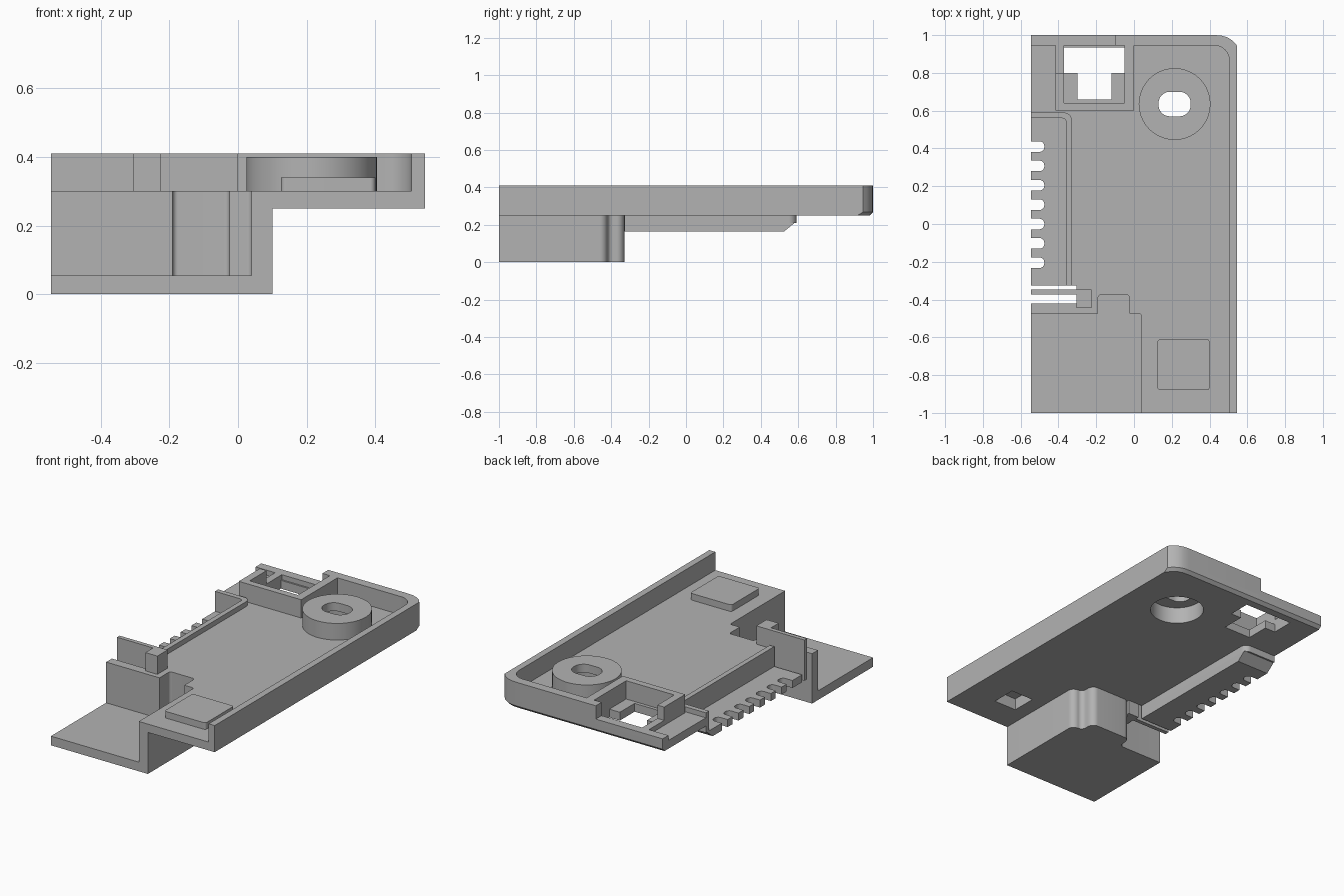
import bpy, bmesh, math
from mathutils import Vector

old = bpy.data.objects.get("Cube")
if old:
    bpy.data.objects.remove(old, do_unlink=True)

grey = bpy.data.materials.new("plain grey")
grey.use_nodes = True
grey.diffuse_color = (0.45, 0.45, 0.45, 1)
grey.node_tree.nodes["Principled BSDF"].inputs["Base Color"].default_value = (0.45, 0.45, 0.45, 1)


def rounded(pts, segs=10):
    """Outline whose (x, y, radius) corners become arcs."""
    out = []
    for i, p in enumerate(pts):
        c = Vector(p[:2])
        if len(p) < 3:
            out.append(c)
            continue
        a = (Vector(pts[i - 1][:2]) - c).normalized()
        b = (Vector(pts[(i + 1) % len(pts)][:2]) - c).normalized()
        for k in range(segs + 1):
            t = math.pi / 2 * k / segs
            out.append(c + p[2] * (a * (1 - math.sin(t)) + b * (1 - math.cos(t))))
    return [p for i, p in enumerate(out) if (p - out[i - 1]).length > 1e-5]


def prism(name, pts, z0, z1, edit=None):
    """Extrude an outline from z0 to z1."""
    bm = bmesh.new()
    face = bm.faces.new([bm.verts.new((p.x, p.y, z0)) for p in rounded(pts)])
    top = bmesh.ops.extrude_face_region(bm, geom=[face])["geom"]
    for v in top:
        if isinstance(v, bmesh.types.BMVert):
            v.co.z = z1
    if edit:
        edit(bm)
    bmesh.ops.recalc_face_normals(bm, faces=bm.faces)
    mesh = bpy.data.meshes.new(name)
    bm.to_mesh(mesh)
    bm.free()
    mesh.materials.append(grey)
    ob = bpy.data.objects.new(name, mesh)
    bpy.context.collection.objects.link(ob)
    return ob


def rect(x0, x1, y0, y1, r=None):
    pts = [(x0, y0), (x1, y0), (x1, y1), (x0, y1)]
    return [p + (r,) for p in pts] if r else pts


def cut(ob, pts, z0, z1):
    """Subtract an extruded outline, then discard the cutter."""
    cutter = prism("cutter", pts, z0, z1)
    mod = ob.modifiers.new("cut", "BOOLEAN")
    mod.operation, mod.solver, mod.object = "DIFFERENCE", "EXACT", cutter
    bpy.context.view_layer.objects.active = ob
    bpy.ops.object.modifier_apply(modifier=mod.name)
    bpy.data.objects.remove(cutter, do_unlink=True)


def chamfer_back(bm):
    edges = [e for e in bm.edges if all(v.co.y > 0.94 and v.co.z < 0.26 for v in e.verts)]
    bmesh.ops.bevel(bm, geom=edges, offset=0.018, segments=1, affect="EDGES")


def slope_end(bm):
    for v in bm.verts:
        if v.co.y > 0.57 and v.co.z < 0.17:
            v.co.y = 0.525


# Shared outlines
corner = [(0.545, 0.945), (0.525, 0.968), (0.495, 0.988), (0.465, 0.997), (0.43, 1)]
box_edge = [(0.10, -1), (0.10, -0.42, 0.04), (0.03, -0.42, 0.03), (0.03, -0.33, 0.04),
            (-0.245, -0.33, 0.04), (-0.245, -0.42, 0.03)]

# Tray floor with chamfered back edge
floor = prism("tray_floor", [(0.545, -1)] + corner + [
    (-0.545, 1), (-0.545, 0.59), (-0.33, 0.59, 0.04), (-0.33, -0.325), (-0.305, -0.325),
    (-0.305, -0.42)] + box_edge[::-1], 0.25, 0.30, chamfer_back)

# Tray walls: right and back, with a lower stretch of back wall
prism("tray_wall", [(0.505, -1), (0.545, -1)] + corner + [
    (-0.10, 1), (-0.10, 0.945), (0.505, 0.945, 0.08)], 0.30, 0.41)
prism("low_back_wall", [(-0.10, 0.945), (-0.10, 1), (-0.545, 1), (-0.545, 0.945),
      (-0.415, 0.945), (-0.415, 0.80), (-0.37, 0.80), (-0.37, 0.945)], 0.30, 0.33)

# Latch frame and its T-shaped opening
prism("latch_frame", [(-0.415, 0.60), (0, 0.60), (0, 0.945), (-0.05, 0.945), (-0.05, 0.64),
      (-0.37, 0.64), (-0.37, 0.80), (-0.415, 0.80)], 0.30, 0.41)
cut(floor, [(-0.30, 0.66), (-0.12, 0.66), (-0.12, 0.80), (-0.05, 0.80),
            (-0.05, 0.935), (-0.37, 0.935), (-0.37, 0.80), (-0.30, 0.80)], 0.2, 0.36)

# Screw boss with slotted hole and counterbore below
boss = prism("screw_boss", rect(0.025, 0.405, 0.445, 0.825, 0.19), 0.30, 0.40)
bore = rect(0.065, 0.365, 0.485, 0.785, 0.15)
cut(boss, bore, 0.2, 0.35)
cut(boss, rect(0.13, 0.30, 0.57, 0.70, 0.06), 0.2, 0.5)
cut(floor, bore, 0.2, 0.36)

# Raised pad, hollow underneath
pad = prism("raised_pad", rect(0.125, 0.40, -0.88, -0.61, 0.015), 0.30, 0.34)
hollow = rect(0.19, 0.34, -0.82, -0.67)
cut(pad, hollow, 0.2, 0.32)
cut(floor, hollow, 0.2, 0.36)

# Deep box: base and walls, open at the front and left
prism("box_base", box_edge + [(-0.545, -0.42), (-0.545, -1)], 0, 0.055)
prism("box_wall", box_edge + [
    (-0.545, -0.42), (-0.545, -0.475), (-0.19, -0.475), (-0.19, -0.375, 0.015),
    (-0.025, -0.375, 0.015), (-0.025, -0.475), (0.04, -0.475, 0.015), (0.04, -1)], 0.055, 0.30)

# Comb ledge with rounded cable slots
comb = [(-0.545, 0.58), (-0.33, 0.58), (-0.33, -0.325), (-0.545, -0.325)]
for i in range(7):
    y = -0.205 + 0.1025 * i
    comb += [(-0.545, y - 0.028), (-0.475, y - 0.028, 0.025),
             (-0.475, y + 0.028, 0.025), (-0.545, y + 0.028)]
prism("comb_ledge", comb, 0.165, 0.21, slope_end)

# Rim around the ledge
prism("ledge_rim", [(-0.36, -0.325), (-0.33, -0.325), (-0.33, 0.59, 0.04), (-0.545, 0.59),
      (-0.545, 0.56), (-0.36, 0.56, 0.02)], 0.21, 0.33)

# Upright tongue, its root and its end block
prism("tongue", rect(-0.545, -0.305, -0.372, -0.347), 0.165, 0.41)
prism("tongue_root", rect(-0.305, -0.235, -0.42, -0.325), 0.165, 0.25)
prism("tongue_block", rect(-0.305, -0.225, -0.445, -0.347), 0.30, 0.41)

# Smooth the rounded corners and keep edges sharp
bpy.ops.object.select_all(action="DESELECT")
for ob in bpy.context.collection.objects:
    if ob.type == "MESH" and grey.name in ob.data.materials:
        ob.select_set(True)
        bpy.context.view_layer.objects.active = ob
bpy.ops.object.shade_smooth_by_angle(angle=math.radians(30))
